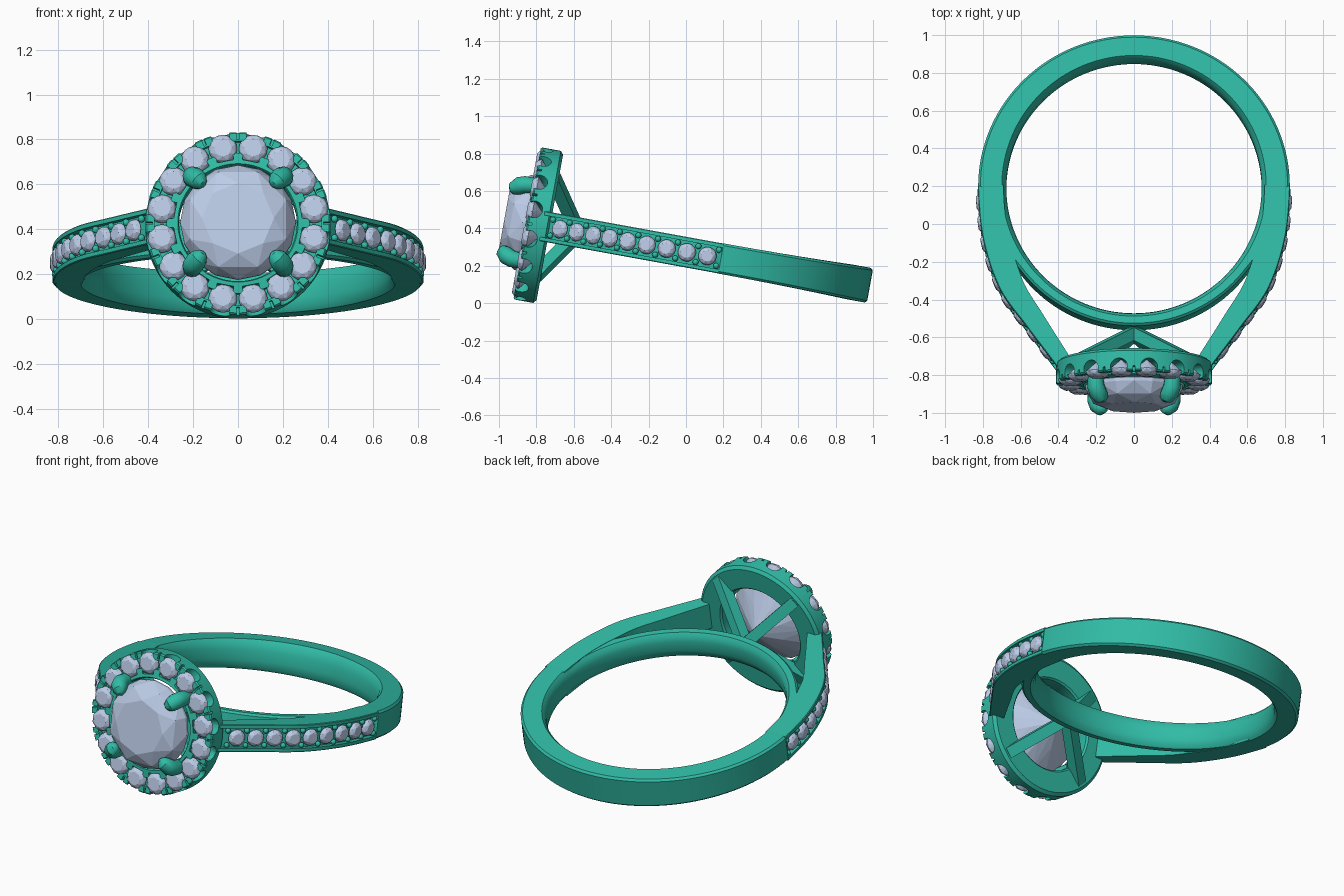
import bpy, bmesh
from math import sin, cos, pi, radians
from mathutils import Vector, Matrix

if "Cube" in bpy.data.objects:
    bpy.data.objects.remove(bpy.data.objects["Cube"])

# Ring frame: local z is the finger axis, local -y points to the head
TILT = Matrix.Translation((0, 0.187, 0.239)) @ Matrix.Rotation(radians(-10.3), 4, 'X')
Y = Vector((0, 1, 0))


def material(name, color):
    m = bpy.data.materials.new(name)
    m.diffuse_color = color
    m.use_nodes = True
    m.node_tree.nodes["Principled BSDF"].inputs["Base Color"].default_value = m.diffuse_color
    return m


METAL = material("green_metal", (0.03, 0.50, 0.38, 1))
STONE = material("pale_stone", (0.50, 0.60, 0.80, 1))


def finish(name, bm, mat, smooth=True):
    bmesh.ops.recalc_face_normals(bm, faces=bm.faces)
    me = bpy.data.meshes.new(name)
    bm.to_mesh(me)
    bm.free()
    ob = bpy.data.objects.new(name, me)
    bpy.context.collection.objects.link(ob)
    me.materials.append(mat)
    ob.matrix_world = TILT
    if smooth:
        smooth_shade(ob)
    return ob


def smooth_shade(ob):
    bpy.ops.object.select_all(action='DESELECT')
    ob.select_set(True)
    bpy.context.view_layer.objects.active = ob
    bpy.ops.object.shade_smooth_by_angle(angle=radians(35))


def loft(bm, rings, cyclic=False):
    vs = [[bm.verts.new(p) for p in r] for r in rings]
    n = len(vs[0])
    for i in range(len(vs) - (0 if cyclic else 1)):
        a, b = vs[i], vs[(i + 1) % len(vs)]
        for j in range(n):
            k = (j + 1) % n
            bm.faces.new((a[j], a[k], b[k], b[j]))
    if not cyclic:
        bm.faces.new(vs[0])
        bm.faces.new(vs[-1])


def frame(pos, axis):
    return Matrix.Translation(pos) @ axis.to_track_quat('Z', 'Y').to_matrix().to_4x4()


def gem(bm, mat, r, table, crown, depth):
    # Brilliant cut: hull of table, crown, girdle, pavilion and culet points
    rings = [(8, 0, 0.62 * r, table), (8, .5, 0.9 * r, crown), (16, 0, r, 0.01 * r),
             (16, 0, r, -0.06 * r), (8, .5, 0.5 * r, -depth * 0.56), (1, 0, 0, -depth)]
    pts = []
    for n, off, rad, h in rings:
        for i in range(n):
            a = 2 * pi * (i + off) / n
            pts.append(bm.verts.new(mat @ Vector((rad * cos(a), rad * sin(a), h))))
    bmesh.ops.convex_hull(bm, input=pts)


def tube(bm, phi, path, radii, sides, turn=0.0):
    # Tube in the plane holding the head axis and the direction phi
    e = Vector((cos(phi), 0, sin(phi)))
    b = e.cross(Y)
    pts = [e * r + Y * v for r, v in path]
    rings = []
    for i, p in enumerate(pts):
        t = (pts[min(i + 1, len(pts) - 1)] - pts[max(i - 1, 0)]).normalized()
        n = t.cross(b)
        rings.append([p + (b * cos(a) + n * sin(a)) * radii[i]
                      for a in [turn + 2 * pi * k / sides for k in range(sides)]])
    loft(bm, rings)


# Finger band: comfort-fit inside, stepping down where the shoulders take over
bm = bmesh.new()
rings = []
for i in range(128):
    th = 2 * pi * i / 128
    d = min(th, 2 * pi - th)
    if d <= pi / 2 + 0.001:
        ro, h = 0.81 + 0.015 * sin(d) ** 2, 0.094 - 0.012 * sin(d) ** 2
    else:
        ro, h = max(0.75, 0.788 - 0.06 * (d - pi / 2)), 0.079
    sec = [(ro, -h + .012), (ro - .012, -h), (.70, -h), (.684, -h + .02), (.676, -.03),
           (.676, .03), (.684, h - .02), (.70, h), (ro - .012, h), (ro, h - .012)]
    rings.append([Vector((r * sin(th), r * cos(th), w)) for r, w in sec])
loft(bm, rings, cyclic=True)
finish("finger_band", bm, METAL)

# Shoulder path: spline through the outer edge, with outward normals
CTRL = [Vector(p) for p in [(.82, .15, 0), (.827, 0, 0), (.80, -.28, 0), (.712, -.55, 0),
                            (.565, -.76, 0), (.405, -.975, 0), (.25, -1.19, 0)]]
path = []
for i in range(1, 5):
    p0, p1, p2, p3 = CTRL[i - 1:i + 3]
    for k in range(10):
        t = k / 10
        path.append(0.5 * (2 * p1 + (p2 - p0) * t + (2 * p0 - 5 * p1 + 4 * p2 - p3) * t * t
                           + (3 * p1 - p0 - 3 * p2 + p3) * t ** 3))
path.append(CTRL[5])
normals = []
for i in range(len(path)):
    t = (path[min(i + 1, len(path) - 1)] - path[max(i - 1, 0)]).normalized()
    normals.append(Vector((-t.y, t.x, 0)))
dist = [0.0]
for a, b in zip(path, path[1:]):
    dist.append(dist[-1] + (b - a).length)


def along(s):
    i = max(j for j in range(len(path) - 1) if dist[j] <= s)
    f = (s - dist[i]) / (dist[i + 1] - dist[i])
    return path[i].lerp(path[i + 1], f), normals[i].lerp(normals[i + 1], f).normalized()


shoulder, pave, beads = bmesh.new(), bmesh.new(), bmesh.new()
COUNT, S0, S1 = 9, 0.075, dist[-1] - 0.115
STEP = (S1 - S0) / (COUNT - 1)
for side in (1, -1):
    flip = Matrix.Diagonal((side, 1, 1, 1))
    # Grooved shoulder
    rings = []
    for i, (p, n) in enumerate(zip(path, normals)):
        f = i / (len(path) - 1)
        dep, h = 0.135 - 0.05 * max(0, f - .45) / .55, 0.081
        d = 0 if i == 0 else 0.03
        sec = [(-h, .004), (-h + .004, 0), (-h + .022, 0), (-h + .022, d), (h - .022, d),
               (h - .022, 0), (h - .004, 0), (h, .004), (h, dep), (-h, dep)]
        rings.append([flip @ (p - n * q + Vector((0, 0, w))) for w, q in sec])
    loft(shoulder, rings)
    # Small stones with bead pairs between them
    for k in range(COUNT):
        p, n = along(S0 + k * STEP)
        p, n = flip @ (p - n * .012), flip @ n
        gem(pave, frame(p, n), 0.049, 0.024, 0.014, 0.035)
    for k in range(COUNT + 1):
        p, n = along(S0 + (k - 0.5) * STEP)
        for w in (-.043, .043):
            q = flip @ (p - n * .012 + Vector((0, 0, w)))
            bmesh.ops.create_uvsphere(beads, u_segments=10, v_segments=6, radius=0.016,
                                      matrix=Matrix.Translation(q))
finish("shoulders", shoulder, METAL)
finish("shoulder_stones", pave, STONE, smooth=False)
finish("shoulder_beads", beads, METAL)

# Halo: lathed ring with a stone groove, scalloped by cutters
bm = bmesh.new()
prof = [(.265, -.94), (.275, -.93), (.395, -.93), (.413, -.945), (.413, -1.045), (.406, -1.053),
        (.372, -1.053), (.372, -1.02), (.318, -1.02), (.318, -1.053), (.268, -1.06), (.262, -1.05)]
loft(bm, [[Vector((r * cos(a), v, r * sin(a))) for r, v in prof]
          for a in [2 * pi * i / 128 for i in range(128)]], cyclic=True)
halo = finish("halo", bm, METAL, smooth=False)

cut, stones = bmesh.new(), bmesh.new()
for i in range(16):
    a = 2 * pi * (i + .5) / 16
    e = Vector((cos(a), 0, sin(a)))
    # Scallop under each stone
    bmesh.ops.create_cone(cut, cap_ends=True, segments=20, radius1=.046, radius2=.046, depth=.17,
                          matrix=frame(e * .37 - Y * 1.03, e))
    # Slit that splits the outer prongs
    a = 2 * pi * i / 16
    s = Vector((cos(a), 0, sin(a)))
    bmesh.ops.create_cube(cut, size=1, matrix=Matrix.Translation(s * .405 - Y * 1.05)
                          @ Matrix.Rotation(-a, 4, 'Y') @ Matrix.Diagonal((.05, .045, .012, 1)))
    gem(stones, frame(e * .345 - Y * 1.04, -Y), 0.064, 0.027, 0.016, 0.06)
cutter = finish("halo_cutter", cut, METAL, smooth=False)
cutter.hide_render = True
mod = halo.modifiers.new("scallops", 'BOOLEAN')
mod.operation, mod.solver, mod.object = 'DIFFERENCE', 'EXACT', cutter
bpy.context.view_layer.update()
halo.data = bpy.data.meshes.new_from_object(
    halo.evaluated_get(bpy.context.evaluated_depsgraph_get()))
halo.modifiers.clear()
bpy.data.objects.remove(cutter)
smooth_shade(halo)
finish("halo_stones", stones, STONE, smooth=False)

# Centre stone
bm = bmesh.new()
gem(bm, frame(-Y * 1.075, -Y), 0.258, 0.102, 0.066, 0.2)
finish("centre_stone", bm, STONE, smooth=False)

# Claws over the centre stone, and basket bars meeting behind it
claws, bars = bmesh.new(), bmesh.new()
for k in range(4):
    phi = pi / 4 + k * pi / 2
    tube(claws, phi, [(.28, -.95), (.288, -1.06), (.285, -1.10), (.27, -1.13), (.245, -1.148),
                      (.222, -1.153), (.212, -1.154)], [.036, .042, .046, .047, .042, .026, .008], 14)
    tube(bars, phi, [(-.02, -.765), (.37, -.955)], [.045, .045], 4, pi / 4)
finish("claws", claws, METAL)
finish("basket_bars", bars, METAL)
